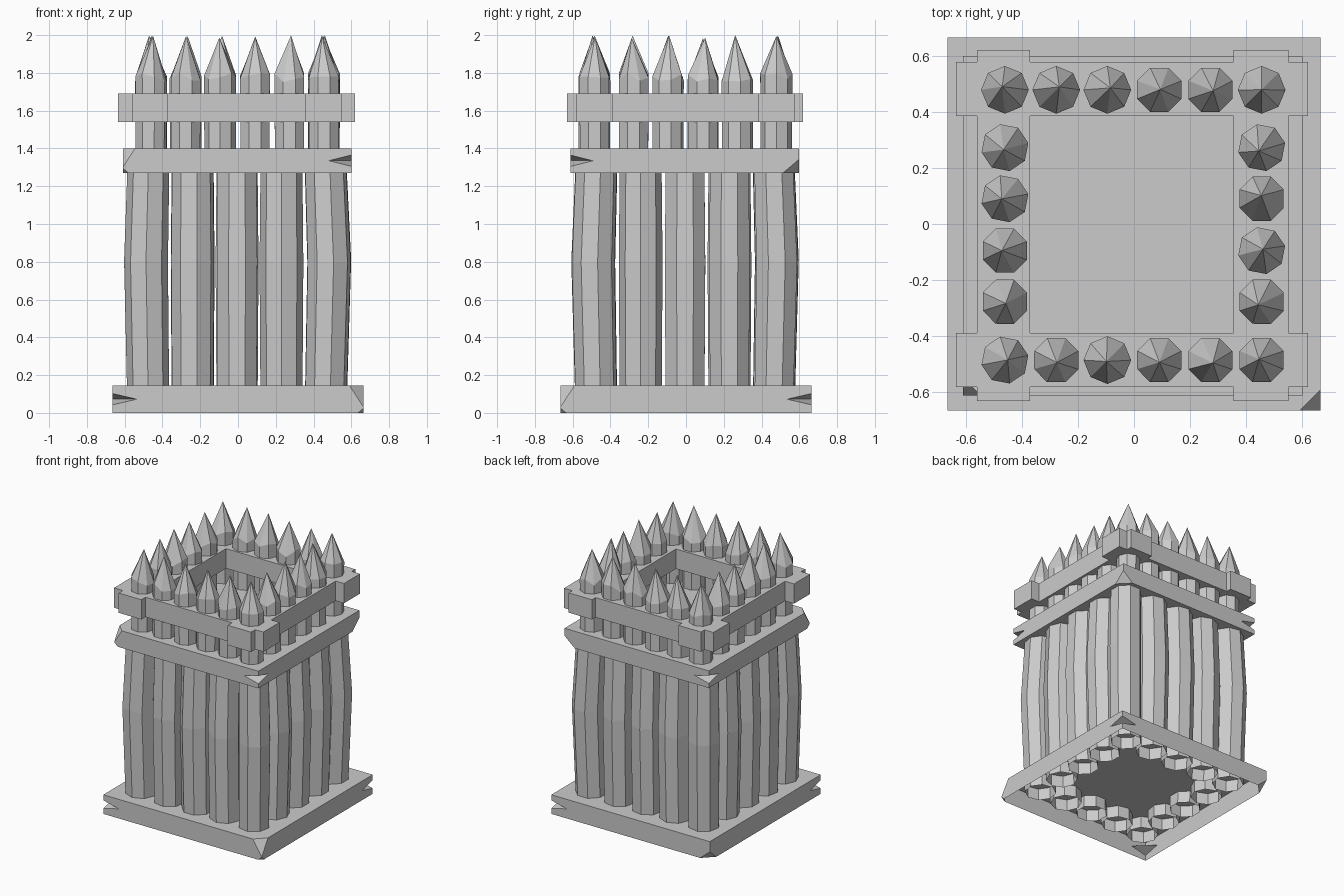
import bpy, bmesh, random
from math import cos, sin, tau
from mathutils import Vector

random.seed(4)
if "Cube" in bpy.data.objects:
    bpy.data.objects.remove(bpy.data.objects["Cube"])

grey = bpy.data.materials.new("plain_grey")
grey.use_nodes = True
grey.diffuse_color = (0.6, 0.6, 0.6, 1)
grey.node_tree.nodes["Principled BSDF"].inputs["Base Color"].default_value = (0.6, 0.6, 0.6, 1)


def add_object(name, bm):
    bmesh.ops.recalc_face_normals(bm, faces=bm.faces)
    mesh = bpy.data.meshes.new(name)
    bm.to_mesh(mesh)
    bm.free()
    mesh.materials.append(grey)
    obj = bpy.data.objects.new(name, mesh)
    bpy.context.collection.objects.link(obj)
    return obj


def post(name, rings, tip=None):
    """Eight-sided post lofted through rings of (x, y, z, radius, z jitter)."""
    bm = bmesh.new()
    turn = random.choice((0, 0.2, 0.39))
    loops = []
    for x, y, z, r, jitter in rings:
        loops.append([bm.verts.new((x + r * cos(turn + k * tau / 8),
                                    y + r * sin(turn + k * tau / 8),
                                    z + random.uniform(-jitter, jitter)))
                      for k in range(8)])
    for low, high in zip(loops, loops[1:]):
        for k in range(8):
            n = (k + 1) % 8
            bm.faces.new((low[k], low[n], high[n], high[k]))
    if tip:
        top = bm.verts.new(tip)
        for k in range(8):
            bm.faces.new((loops[-1][k], loops[-1][(k + 1) % 8], top))
    return add_object(name, bm)


def wedge(bm, half, sx, sy, z_low, z_high, z_in, length):
    """Four-cornered wedge that bites into one vertical corner of a slab."""
    cx, cy = sx * half, sy * half
    points = [Vector((cx, cy, z_low)), Vector((cx, cy, z_high)),
              Vector((cx - sx * length, cy, z_in)), Vector((cx, cy - sy * length, z_in))]
    pivot = (points[2] + points[3]) / 2
    verts = [bm.verts.new(pivot + (p - pivot) * 1.3) for p in points]
    for tri in ((0, 1, 2), (0, 1, 3), (0, 2, 3), (1, 2, 3)):
        bm.faces.new([verts[i] for i in tri])


def slab(name, half, z0, z1, cuts, open_bottom=False):
    """Square slab with chipped and split corners."""
    bm = bmesh.new()
    bmesh.ops.create_cube(bm, size=1)
    for v in bm.verts:
        v.co = (v.co.x * 2 * half, v.co.y * 2 * half, z1 if v.co.z > 0 else z0)
    obj = add_object(name, bm)
    bm = bmesh.new()
    for sx, sy, kind, length in cuts:
        mid = (z0 + z1) / 2
        if kind == "split":
            wedge(bm, half, sx, sy, mid - 0.03, mid + 0.03, mid, length)
        elif kind == "top":
            wedge(bm, half, sx, sy, z0 + 0.03, z1 + 0.1, z1, length)
        else:
            wedge(bm, half, sx, sy, z0 - 0.1, z0 + length * 0.85, z0, length)
    cutter = add_object(name + "_cutter", bm)
    cutter.hide_render = True
    mod = obj.modifiers.new("corner_cuts", "BOOLEAN")
    mod.operation = "DIFFERENCE"
    mod.solver = "EXACT"
    mod.object = cutter
    bpy.context.view_layer.objects.active = obj
    bpy.ops.object.modifier_apply(modifier=mod.name)
    bpy.data.objects.remove(cutter)
    if open_bottom:
        bm = bmesh.new()
        bm.from_mesh(obj.data)
        under = [f for f in bm.faces
                 if f.normal.z < -0.9 and f.calc_center_median().z < z0 + 0.01]
        bmesh.ops.delete(bm, geom=under, context="FACES")
        bm.to_mesh(obj.data)
        bm.free()
    return obj


# Base, a shell open underneath, and the platform above the wall
base = slab("base", 0.665, 0, 0.145,
            [(1, -1, "top", 0.075), (1, -1, "bottom", 0.03), (-1, -1, "split", 0.13),
             (1, 1, "split", 0.13), (-1, 1, "bottom", 0.08)], open_bottom=True)
platform = slab("platform", 0.605, 1.27, 1.4,
                [(-1, -1, "top", 0.065), (-1, -1, "bottom", 0.03), (1, -1, "split", 0.12),
                 (1, 1, "bottom", 0.085), (-1, 1, "split", 0.12)])
platform.location = (-0.005, -0.007, 0)

# Wall posts, five to a side, each slightly bowed
line = [-0.475, -0.24, -0.005, 0.23, 0.465]
for i, x in enumerate(line):
    for j, y in enumerate(line):
        if i not in (0, 4) and j not in (0, 4):
            continue
        bow_x = {0: -0.012, 4: 0.018}.get(i, 0)
        bow_y = {0: -0.016, 4: 0.016}.get(j, 0)
        r = 0.111
        post(f"wall_post_{i}_{j}", [(x, y, 0.055, r, 0),
                                    (x + bow_x, y + bow_y, 0.8, r + 0.005, 0.01),
                                    (x, y, 1.28, r, 0)])

# Sharpened stakes around the top, six to a side
stake_x = [-0.46, -0.277, -0.095, 0.09, 0.272, 0.455]
stake_y = [-0.485, -0.277, -0.095, 0.09, 0.272, 0.478]
for i, x in enumerate(stake_x):
    for j, y in enumerate(stake_y):
        if i not in (0, 5) and j not in (0, 5):
            continue
        tip = (x + random.uniform(-0.012, 0.012), y + random.uniform(-0.012, 0.012),
               random.uniform(1.98, 2.0))
        post(f"stake_{i}_{j}", [(x, y, 1.36, 0.083, 0), (x, y, 1.775, 0.085, 0.025)], tip)

# Railing of four beams crossing at the corners
xs = [-0.635, -0.56, -0.37, 0.355, 0.55, 0.62]
ys = [-0.63, -0.58, -0.388, 0.385, 0.577, 0.62]
bm = bmesh.new()
grid = [[bm.verts.new((x, y, 1.54)) for y in ys] for x in xs]
for i in range(5):
    for j in range(5):
        if i in (1, 3) or j in (1, 3):
            bm.faces.new((grid[i][j], grid[i + 1][j], grid[i + 1][j + 1], grid[i][j + 1]))
loose = [v for v in bm.verts if not v.link_faces]
bmesh.ops.delete(bm, geom=loose, context="VERTS")
raised = bmesh.ops.extrude_face_region(bm, geom=bm.faces[:], use_keep_orig=True)["geom"]
for v in raised:
    if isinstance(v, bmesh.types.BMVert):
        v.co.z = 1.69
add_object("railing", bm)
